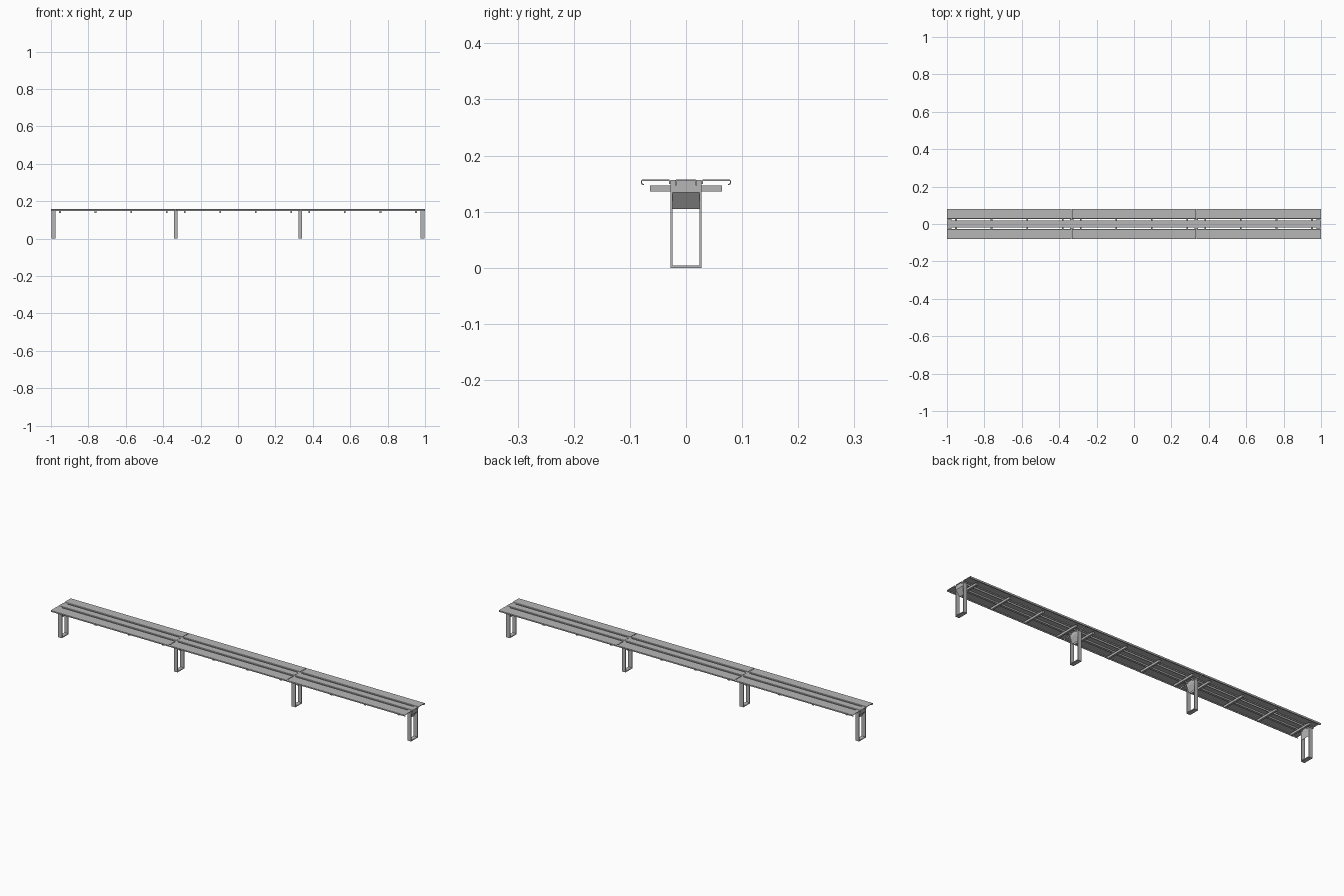
import bpy, bmesh

cube = bpy.data.objects.get("Cube")
if cube:
    bpy.data.objects.remove(cube, do_unlink=True)

steel = bpy.data.materials.new("grey_steel")
steel.use_nodes = True
GREY = (0.47, 0.47, 0.47, 1)
steel.diffuse_color = GREY
steel.node_tree.nodes["Principled BSDF"].inputs["Base Color"].default_value = GREY


def finish(name, bm):
    bmesh.ops.recalc_face_normals(bm, faces=bm.faces[:])
    mesh = bpy.data.meshes.new(name)
    bm.to_mesh(mesh)
    bm.free()
    mesh.materials.append(steel)
    obj = bpy.data.objects.new(name, mesh)
    bpy.context.collection.objects.link(obj)
    return obj


def extrude(name, outline, offset):
    """Extrude a closed outline of 3D points along an offset."""
    bm = bmesh.new()
    face = bm.faces.new([bm.verts.new(p) for p in outline])
    result = bmesh.ops.extrude_face_region(bm, geom=[face], use_keep_orig=True)
    moved = [v for v in result["geom"] if isinstance(v, bmesh.types.BMVert)]
    bmesh.ops.translate(bm, verts=moved, vec=offset)
    return finish(name, bm)


def box(name, x, y, z):
    return extrude(name, [(x[0], y[0], z[0]), (x[1], y[0], z[0]),
                          (x[1], y[1], z[0]), (x[0], y[1], z[0])], (0, 0, z[1] - z[0]))


TOP = 0.157
LEG_W = 0.0105      # half width of the leg strip
LEG_Y = 0.0277      # half depth of the leg loop
WALL = 0.004
JOINT = 0.333

# Folded sheet sections (y, z): rounded outer nose and short lips
outer_section = [(0.028, 0.149), (0.028, 0.1555), (0.0295, TOP), (0.078, TOP),
                 (0.0805, 0.1555), (0.0805, 0.151), (0.079, 0.148), (0.075, 0.147),
                 (0.075, 0.149), (0.077, 0.150), (0.0785, 0.152), (0.078, 0.1545),
                 (0.0305, 0.1545), (0.0305, 0.149)]
middle_section = [(-0.0195, 0.147), (-0.0195, 0.1555), (-0.018, TOP), (0.018, TOP),
                  (0.0195, 0.1555), (0.0195, 0.147), (0.017, 0.147), (0.017, 0.1545),
                  (-0.017, 0.1545), (-0.017, 0.147)]

# Three bays of slats with cross bars below
for bay in (-1, 0, 1):
    start = -1 if bay == -1 else bay * 2 * JOINT - JOINT + 0.002
    end = 1 if bay == 1 else bay * 2 * JOINT + JOINT - 0.002
    for side, label in ((-1, "front"), (1, "back")):
        extrude(f"{label}_slat", [(start, side * y, z) for y, z in outer_section],
                (end - start, 0, 0))
    extrude("middle_slat", [(start, y, z) for y, z in middle_section], (end - start, 0, 0))
    for offset in (-0.285, -0.095, 0.095, 0.285):
        x = bay * 2 * JOINT + offset
        box("cross_bar", (x - 0.005, x + 0.005), (-0.064, 0.064), (0.136, 0.147))

# Legs: flat strip bent into an open loop, with a wedge and head under the slats
for x in (-0.9865, -JOINT, JOINT, 0.9865):
    low, high = x - LEG_W, x + LEG_W
    inner = LEG_Y - WALL
    loop = [(-LEG_Y, 0.134), (-LEG_Y, 0), (LEG_Y, 0), (LEG_Y, 0.134),
            (inner, 0.134), (inner, WALL), (-inner, WALL), (-inner, 0.134)]
    extrude("leg_loop", [(low, y, z) for y, z in loop], (high - low, 0, 0))
    box("leg_head", (low, high), (-LEG_Y, LEG_Y), (0.134, 0.156))
    tip = x if abs(x) < 0.5 else (low if x > 0 else high)
    extrude("leg_wedge", [(low, -inner, 0.134), (high, -inner, 0.134), (tip, -inner, 0.105)],
            (0, 2 * inner, 0))
